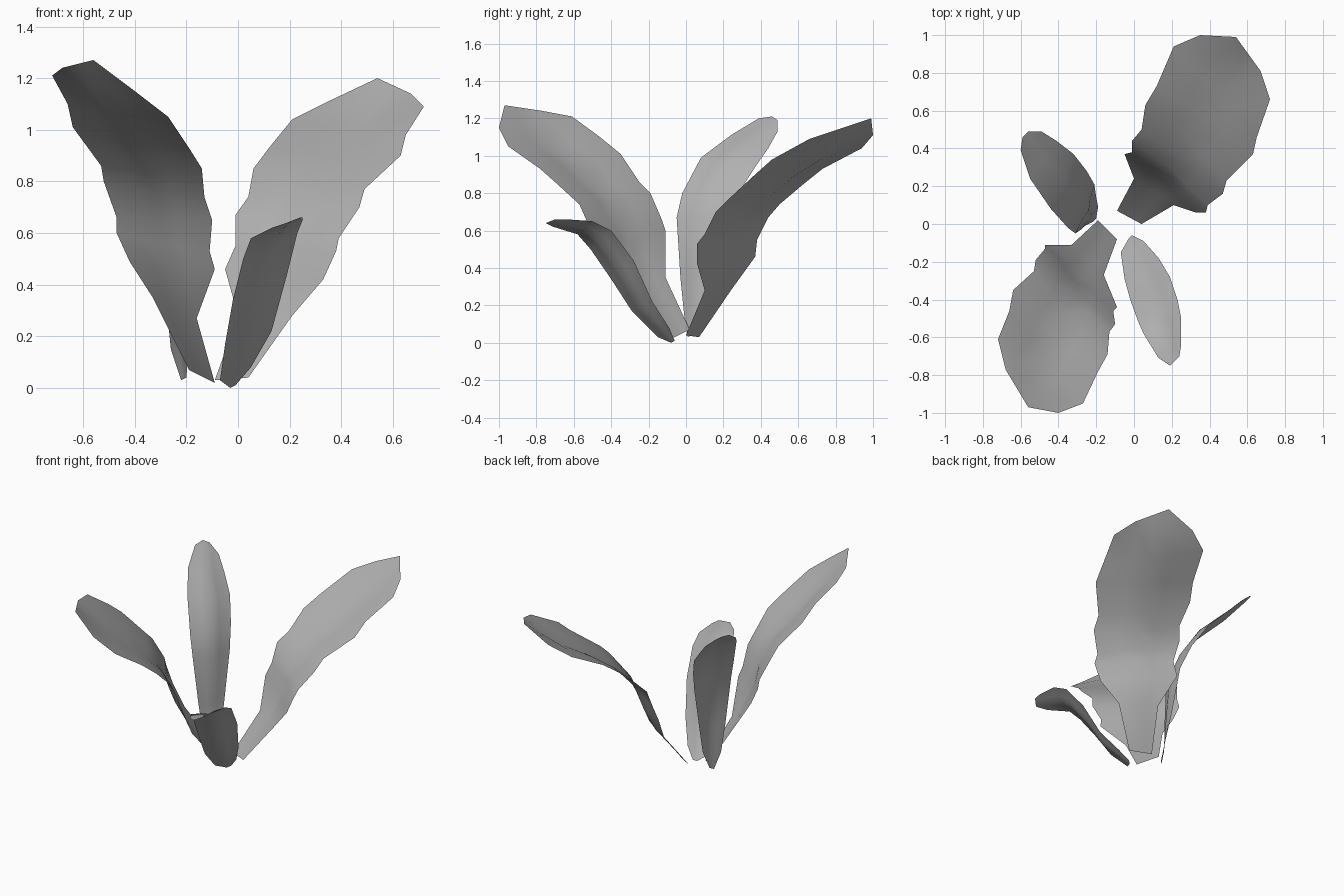
import bpy
import bmesh
from mathutils import Vector

cube = bpy.data.objects.get("Cube")
if cube:
    bpy.data.objects.remove(cube)

leaf_grey = bpy.data.materials.new("leaf_grey")
leaf_grey.use_nodes = True
colour = (0.44, 0.44, 0.44, 1)
leaf_grey.diffuse_color = colour
leaf_grey.node_tree.nodes["Principled BSDF"].inputs["Base Color"].default_value = colour

# Position across the blade (0..1) and how deep the midrib channel is there
CHANNEL = ((0, 0), (.3, .4), (.5, 1), (.7, .4), (1, 0))


def build_leaf(name, first_edge, second_edge, sag):
    """Loft a channelled blade between two rim curves, base to tip."""
    bm = bmesh.new()
    rows = []
    rims = [(Vector(a), Vector(b)) for a, b in zip(first_edge, second_edge)]
    last = len(rims) - 1
    for i, (a, b) in enumerate(rims):
        before, after = rims[max(i - 1, 0)], rims[min(i + 1, last)]
        along = sum(after, Vector()) - sum(before, Vector())
        across = b - a
        inward = across.cross(along).normalized()
        # The channel fades out at the base and the tip
        depth = sag * across.length * min(1, i / 2, (last - i) / 2)
        rows.append([bm.verts.new(a.lerp(b, t) - inward * depth * d)
                     for t, d in CHANNEL])
    for low, high in zip(rows, rows[1:]):
        for k in range(len(CHANNEL) - 1):
            bm.faces.new((low[k], low[k + 1], high[k + 1], high[k]))
    for face in bm.faces:
        face.smooth = True
    mesh = bpy.data.meshes.new(name)
    bm.to_mesh(mesh)
    bm.free()
    mesh.materials.append(leaf_grey)
    leaf = bpy.data.objects.new(name, mesh)
    bpy.context.collection.objects.link(leaf)


# Large leaf leaning back and to the left
build_leaf(
    "large_back_leaf",
    [(-.09, .07, .03), (0, .24, .28), (-.05, .37, .46), (-.01, .38, .55), (-.01, .44, .67),
     (.04, .5, .74), (.06, .63, .85), (.12, .73, .93), (.21, .94, 1.04), (.35, 1, 1.11),
     (.54, .99, 1.2)],
    [(.04, 0, .04), (.21, .1, .28), (.33, .06, .42), (.38, .06, .53), (.39, .1, .58),
     (.47, .16, .7), (.49, .23, .77), (.63, .37, .9), (.65, .46, .98), (.72, .66, 1.09),
     (.67, .81, 1.14)], .06)

# Large leaf leaning forward and to the right
build_leaf(
    "large_front_leaf",
    [(-.09, -.08, .02), (-.16, -.27, .27), (-.09, -.44, .46), (-.11, -.46, .53),
     (-.1, -.53, .65), (-.13, -.57, .74), (-.14, -.69, .85), (-.19, -.78, .93),
     (-.27, -.95, 1.05), (-.4, -1, 1.15), (-.56, -.97, 1.27)],
    [(-.19, .02, .07), (-.33, -.11, .35), (-.42, -.11, .49), (-.47, -.11, .6),
     (-.47, -.13, .66), (-.52, -.19, .8), (-.53, -.25, .86), (-.64, -.35, 1.01),
     (-.66, -.46, 1.1), (-.72, -.61, 1.21), (-.68, -.77, 1.24)], .06)

# Small upright leaf at the back right
build_leaf(
    "small_back_leaf",
    [(-.2, .03, .04), (-.19, .09, .17), (-.2, .14, .35), (-.21, .21, .65), (-.25, .28, .8),
     (-.32, .37, .94), (-.41, .44, 1.04), (-.49, .49, 1.13), (-.56, .49, 1.19)],
    [(-.22, .01, .03), (-.26, -.01, .15), (-.28, -.03, .35), (-.31, -.05, .67),
     (-.35, -.02, .8), (-.44, .08, .99), (-.55, .24, 1.11), (-.6, .39, 1.2),
     (-.59, .46, 1.21)], .08)

# Small drooping leaf at the front left
build_leaf(
    "small_front_leaf",
    [(-.01, -.06, .01), (.05, -.09, .08), (.13, -.18, .22), (.19, -.28, .44), (.23, -.4, .6),
     (.25, -.5, .65), (.25, -.64, .66), (.24, -.7, .66)],
    [(-.03, -.08, 0), (-.07, -.15, .03), (-.05, -.29, .17), (-.02, -.4, .34), (.02, -.51, .5),
     (.05, -.58, .58), (.13, -.71, .62), (.19, -.75, .64)], .09)
